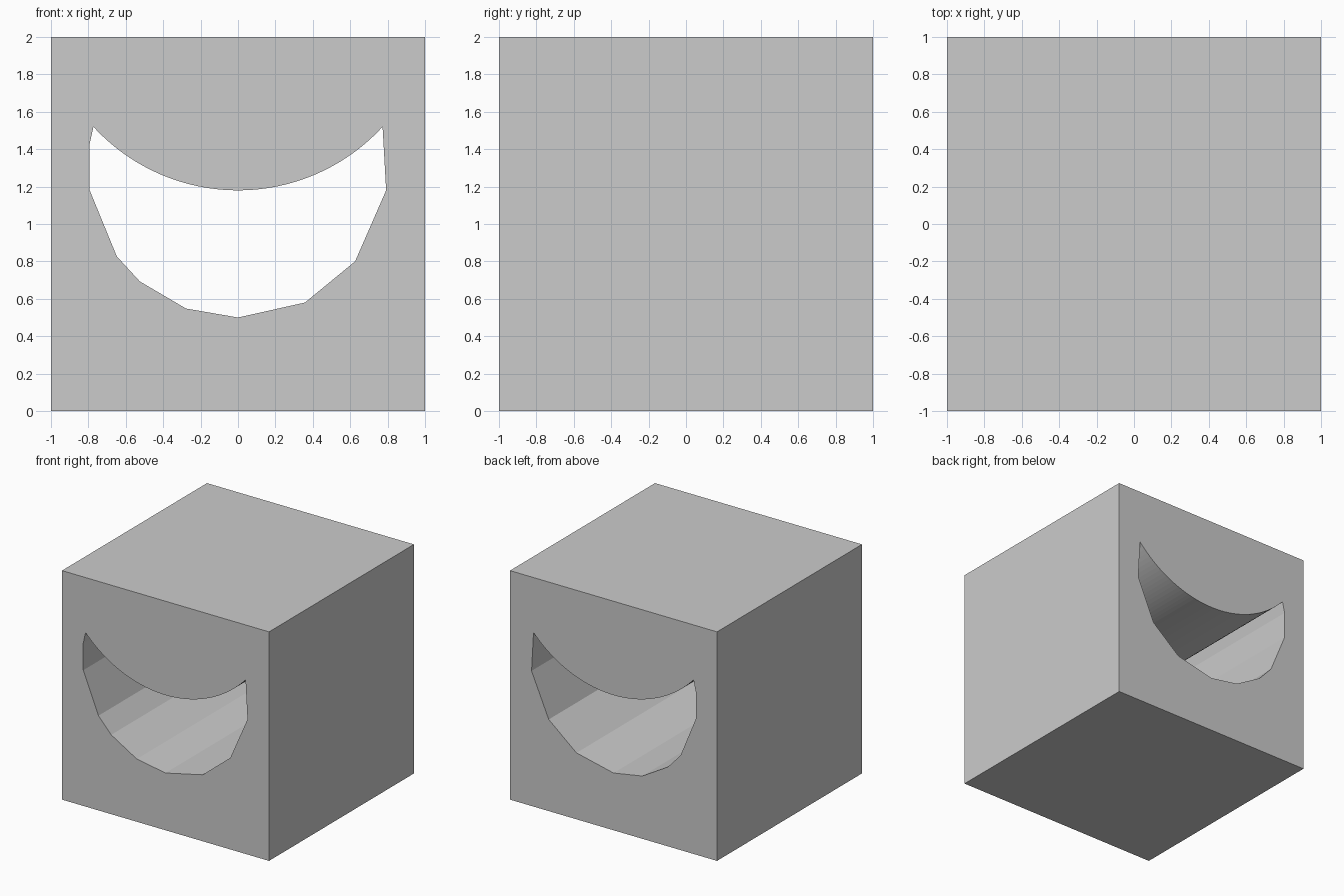
import bpy, bmesh, math

if "Cube" in bpy.data.objects:
    bpy.data.objects.remove(bpy.data.objects["Cube"])

# Faceted lower edge of the crescent opening (x, z), left tip to right tip
lower = [(-0.773, 1.52), (-0.795, 1.42), (-0.795, 1.185), (-0.648, 0.827),
         (-0.525, 0.693), (-0.278, 0.548), (0.0, 0.5), (0.358, 0.58),
         (0.626, 0.80), (0.792, 1.18), (0.773, 1.52)]

# Finely divided upper arc, right tip back to left tip
RADIUS, CENTRE_Z, SEGMENTS = 1.049, 2.229, 48
half = math.asin(0.773 / RADIUS)
upper = []
for i in range(1, SEGMENTS):
    a = half - 2 * half * i / SEGMENTS
    upper.append((RADIUS * math.sin(a), CENTRE_Z - RADIUS * math.cos(a)))

# Cutter: crescent profile extruded along y, right through the block
bm = bmesh.new()
face = bm.faces.new([bm.verts.new((x, -1.2, z)) for x, z in lower + upper])
ext = bmesh.ops.extrude_face_region(bm, geom=[face])
moved = [v for v in ext["geom"] if isinstance(v, bmesh.types.BMVert)]
bmesh.ops.translate(bm, verts=moved, vec=(0, 2.4, 0))
bmesh.ops.recalc_face_normals(bm, faces=bm.faces)
mesh = bpy.data.meshes.new("crescent_cutter")
bm.to_mesh(mesh)
bm.free()
cutter = bpy.data.objects.new("crescent_cutter", mesh)
bpy.context.collection.objects.link(cutter)
cutter.hide_render = True

# Block with the crescent tunnel
bpy.ops.mesh.primitive_cube_add(size=2, location=(0, 0, 1))
block = bpy.context.object
block.name = "block"
cut = block.modifiers.new("crescent_tunnel", "BOOLEAN")
cut.operation = "DIFFERENCE"
cut.solver = "EXACT"
cut.object = cutter
bpy.ops.object.modifier_apply(modifier=cut.name)
bpy.data.objects.remove(cutter, do_unlink=True)
